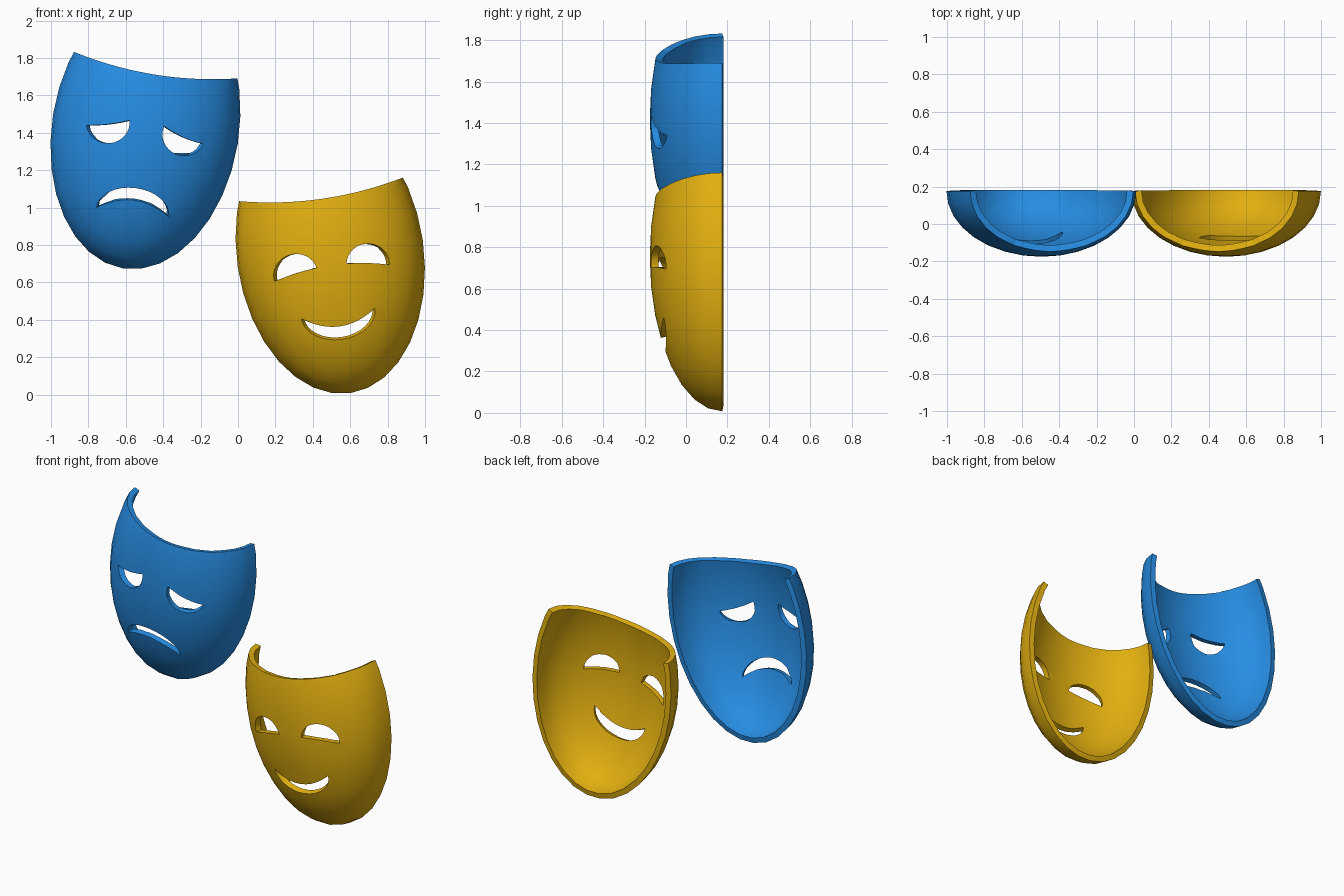
import bpy, bmesh
from math import sin, cos, pi, radians
from mathutils import Matrix, Vector

if "Cube" in bpy.data.objects:
    bpy.data.objects.remove(bpy.data.objects["Cube"])

HALF_W, DEPTH, HALF_H = 0.5, 0.35, 0.755   # half ellipsoid radii
BACK = 0.175                               # y of the open back
WALL = 0.035


def material(name, rgb):
    m = bpy.data.materials.new(name)
    m.use_nodes = True
    m.diffuse_color = (*rgb, 1)
    m.node_tree.nodes["Principled BSDF"].inputs["Base Color"].default_value = (*rgb, 1)
    return m


def make_object(name, bm):
    mesh = bpy.data.meshes.new(name)
    bm.to_mesh(mesh)
    bm.free()
    ob = bpy.data.objects.new(name, mesh)
    bpy.context.collection.objects.link(ob)
    return ob


def crescent(a, b, outer, inner, n=16):
    """Outline from corner a to b: a half ellipse, closed by a shallower arc."""
    a, b = Vector(a), Vector(b)
    mid, half = (a + b) / 2, (b - a) / 2
    side = Vector((-half.y, half.x)).normalized()
    ts = [pi * i / n for i in range(n + 1)]
    far = [mid - half * cos(t) + side * outer * sin(t) for t in ts]
    near = [mid - half * cos(t) + side * inner * sin(t) ** 2 for t in ts[1:-1]]
    return far + near[::-1]


def brow_line(centre, angle):
    """Area above the sagging top edge, turned with the mask."""
    us = [-0.6 + 1.2 * i / 24 for i in range(25)]
    pts = [(u, 0.345 - 0.05 * (1 - (u / 0.44) ** 2)) for u in us]
    pts += [(0.6, 1), (-0.6, 1)]
    turn = Matrix.Rotation(angle, 2)
    return [Vector(centre) + turn @ Vector(p) for p in pts]


def cutter(outlines):
    bm = bmesh.new()
    for pts in outlines:
        face = bm.faces.new([bm.verts.new((p.x, -1, p.y)) for p in pts])
        new = bmesh.ops.extrude_face_region(bm, geom=[face])["geom"]
        verts = [g for g in new if isinstance(g, bmesh.types.BMVert)]
        bmesh.ops.translate(bm, verts=verts, vec=(0, 2, 0))
    bmesh.ops.recalc_face_normals(bm, faces=bm.faces)
    ob = make_object("opening_cutter", bm)
    ob.hide_render = True
    return ob


def build_mask(name, mat, centre, tilt, holes):
    angle = radians(tilt)
    # Closed front half of an ellipsoid, pole facing forward
    bm = bmesh.new()
    bmesh.ops.create_uvsphere(bm, u_segments=32, v_segments=16, radius=1)
    bm.transform(Matrix.Rotation(pi / 2, 4, 'X'))
    bmesh.ops.bisect_plane(bm, geom=bm.verts[:] + bm.edges[:] + bm.faces[:], dist=1e-4,
                           plane_co=(0, 0, 0), plane_no=(0, 1, 0), clear_outer=True)
    bmesh.ops.holes_fill(bm, edges=[e for e in bm.edges if e.is_boundary], sides=0)
    bm.transform(Matrix.Translation((centre[0], BACK, centre[1]))
                 @ Matrix.Rotation(-angle, 4, 'Y')
                 @ Matrix.Diagonal((HALF_W, DEPTH, HALF_H, 1)))
    bmesh.ops.recalc_face_normals(bm, faces=bm.faces)
    ob = make_object(name, bm)
    ob.data.materials.append(mat)

    # Cut the top edge, eyes and mouth
    tool = cutter([brow_line(centre, angle)] + holes)
    mod = ob.modifiers.new("openings", 'BOOLEAN')
    mod.operation, mod.solver, mod.object = 'DIFFERENCE', 'EXACT', tool
    bpy.ops.object.select_all(action='DESELECT')
    bpy.context.view_layer.objects.active = ob
    ob.select_set(True)
    bpy.ops.object.modifier_apply(modifier=mod.name)
    bpy.data.objects.remove(tool)

    # Keep only the curved front skin, then give it thickness
    bm = bmesh.new()
    bm.from_mesh(ob.data)
    bm.normal_update()
    walls = [f for f in bm.faces if f.normal.y > -0.02]
    bmesh.ops.delete(bm, geom=walls, context='FACES')
    bmesh.ops.remove_doubles(bm, verts=bm.verts, dist=1e-4)
    bm.to_mesh(ob.data)
    bm.free()
    mod = ob.modifiers.new("thickness", 'SOLIDIFY')
    mod.thickness, mod.offset = WALL, -1
    bpy.ops.object.modifier_apply(modifier=mod.name)
    bpy.ops.object.shade_smooth_by_angle(angle=radians(35))
    return ob


blue = material("blue", (0.02, 0.27, 0.78))
gold = material("gold", (0.76, 0.43, 0.005))

# Sad mask: drooping eyes, mouth arched upward
build_mask("sad_mask", blue, (-0.495, 1.42), -9.2, [
    crescent((-0.81, 1.44), (-0.58, 1.467), -0.11, -0.008),
    crescent((-0.395, 1.435), (-0.185, 1.34), -0.11, -0.012),
    crescent((-0.757, 1.0), (-0.37, 0.95), 0.13, 0.065),
])

# Happy mask: raised eyes, mouth curved downward
build_mask("happy_mask", gold, (0.493, 0.755), 8.2, [
    crescent((0.195, 0.605), (0.42, 0.677), 0.11, 0.006),
    crescent((0.58, 0.7), (0.81, 0.694), 0.11, 0.006),
    crescent((0.34, 0.405), (0.733, 0.463), -0.14, -0.07),
])
